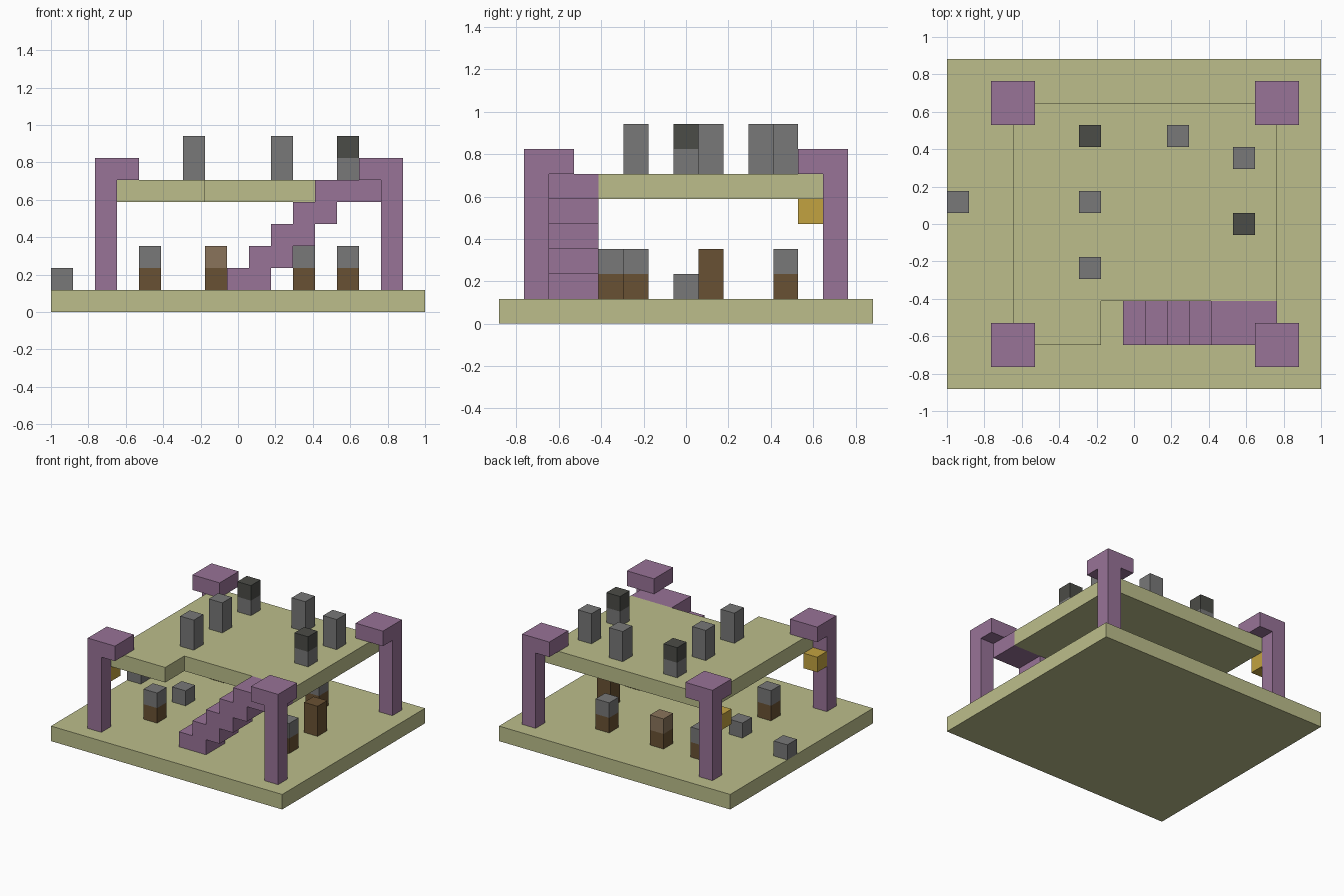
import bpy
import bmesh
from mathutils import Vector

if "Cube" in bpy.data.objects:
    bpy.data.objects.remove(bpy.data.objects["Cube"], do_unlink=True)

# Everything sits on a grid of cells, 17 wide and 15 deep
CELL = 2 / 17
ORIGIN = Vector((8.5, 7.5, 0))


def linear(v):
    v /= 255
    return v / 12.92 if v <= 0.04045 else ((v + 0.055) / 1.055) ** 2.4


def material(name, *rgb):
    mat = bpy.data.materials.new(name)
    mat.use_nodes = True
    colour = [linear(v) for v in rgb] + [1]
    mat.diffuse_color = colour
    bsdf = next(n for n in mat.node_tree.nodes if n.type == "BSDF_PRINCIPLED")
    bsdf.inputs["Base Color"].default_value = colour
    bsdf.inputs["Roughness"].default_value = 0.9
    return mat


OLIVE = material("olive", 188, 190, 139)
PURPLE = material("purple", 152, 115, 151)
GREY = material("grey", 120, 120, 120)
CHARCOAL = material("charcoal", 75, 76, 71)
BROWN = material("dark brown", 105, 81, 51)
TAN = material("light brown", 138, 116, 91)
GOLD = material("gold", 194, 162, 64)


def prism(name, mat, outline, along):
    """Extrude a closed outline of grid points by a grid vector."""
    bm = bmesh.new()
    face = bm.faces.new([bm.verts.new((Vector(p) - ORIGIN) * CELL) for p in outline])
    out = bmesh.ops.extrude_face_region(bm, geom=[face], use_keep_orig=True)
    moved = [g for g in out["geom"] if isinstance(g, bmesh.types.BMVert)]
    bmesh.ops.translate(bm, vec=Vector(along) * CELL, verts=moved)
    bmesh.ops.recalc_face_normals(bm, faces=bm.faces)
    mesh = bpy.data.meshes.new(name)
    bm.to_mesh(mesh)
    bm.free()
    mesh.materials.append(mat)
    obj = bpy.data.objects.new(name, mesh)
    bpy.context.collection.objects.link(obj)
    return obj


def box(name, mat, corner, size):
    x, y, z = corner
    w, d, h = size
    base = [(x, y, z), (x + w, y, z), (x + w, y + d, z), (x, y + d, z)]
    return prism(name, mat, base, (0, 0, h))


# Ground slab and upper deck with a stairwell notch
box("ground_slab", OLIVE, (0, 0, 0), (17, 15, 1))
deck = [(3, 2), (7, 2), (7, 4), (15, 4), (15, 13), (3, 13)]
prism("upper_deck", OLIVE, [(x, y, 5) for x, y in deck], (0, 0, 1))

# Corner pillars with caps that reach inward over the deck
for side, px, cx in (("right", 2, 2), ("left", 15, 14)):
    for end, py, cy in (("front", 1, 1), ("back", 13, 12)):
        box(f"{end}_{side}_pillar", PURPLE, (px, py, 1), (1, 1, 5))
        box(f"{end}_{side}_cap", PURPLE, (cx, cy, 6), (2, 2, 1))

# Staircase: a stepped profile, open underneath, with a landing on top
under, upper = [], []
for step in range(5):
    x, z = 8 + step, 1 + step
    run = 3 if step == 4 else 2
    under += [(x + run, 2, z), (x + run, 2, z + 1)]
    upper += [(x, 2, z), (x, 2, z + 1)]
prism("staircase", PURPLE, upper + under[::-1], (0, 2, 0))

# Lanterns fixed to the inner faces of two pillars
for end, y in (("front", 2), ("back", 12)):
    box(f"{end}_lantern", GOLD, (2, y, 4), (1, 1, 1))


def post(name, x, y, z, lower, upper=None):
    """Two-cell post, split in two when the colours differ."""
    if upper is None:
        box(name, lower, (x, y, z), (1, 1, 2))
    else:
        box(name + "_base", lower, (x, y, z), (1, 1, 1))
        box(name + "_top", upper, (x, y, z + 1), (1, 1, 1))


# Posts on the deck
for n, (x, y) in enumerate([(6, 5), (6, 8), (10, 11), (13, 10)], 1):
    post(f"deck_post_{n}", x, y, 6, GREY)
for n, (x, y) in enumerate([(6, 11), (13, 7)], 1):
    post(f"dark_topped_post_{n}", x, y, 6, GREY, CHARCOAL)

# Posts and low blocks on the ground
for n, (x, y) in enumerate([(4, 4), (4, 11), (11, 11), (13, 5)], 1):
    post(f"ground_post_{n}", x, y, 1, BROWN, GREY)
post("tan_topped_post", 7, 11, 1, BROWN, TAN)
post("brown_post", 13, 8, 1, BROWN)
for n, (x, y) in enumerate([(0, 8), (4, 7)], 1):
    box(f"low_block_{n}", GREY, (x, y, 1), (1, 1, 1))
